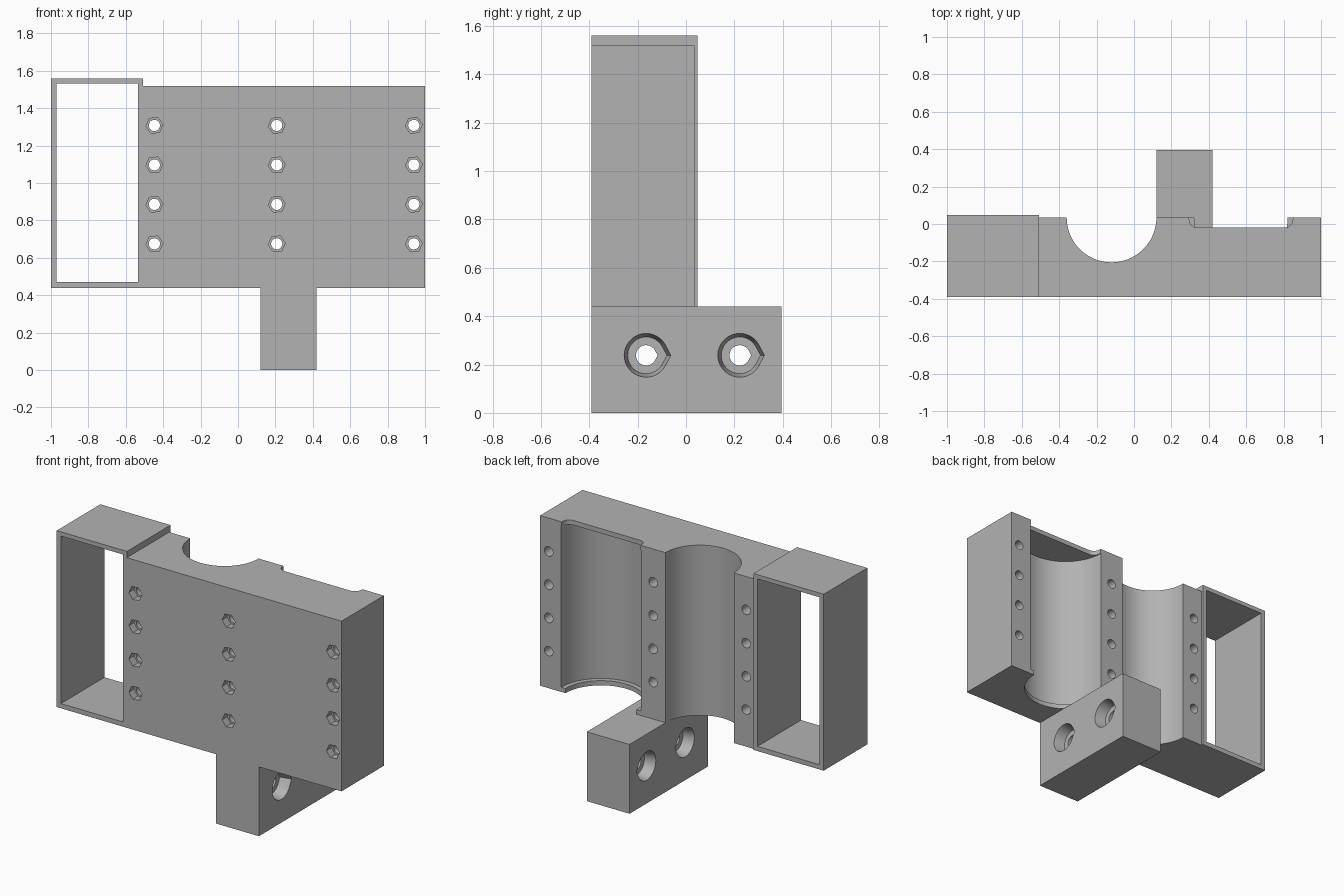
import bpy, bmesh
from math import sin, cos, pi, radians

old = bpy.data.objects.get("Cube")
if old:
    bpy.data.objects.remove(old, do_unlink=True)

grey = bpy.data.materials.new("light_grey")
grey.use_nodes = True
colour = (0.45, 0.45, 0.45, 1)
grey.diffuse_color = colour
grey.node_tree.nodes["Principled BSDF"].inputs["Base Color"].default_value = colour

PLACE = {
    "x": lambda a, b, d: (d, a, b),
    "y": lambda a, b, d: (a, d, b),
    "z": lambda a, b, d: (a, b, d),
}


def prism(name, axis, near, far, lo, hi):
    """Solid between two matching outlines along an axis."""
    bm = bmesh.new()
    ends = [[bm.verts.new(PLACE[axis](a, b, d)) for a, b in pts]
            for pts, d in ((near, lo), (far, hi))]
    n = len(near)
    bm.faces.new(ends[0])
    bm.faces.new(ends[1])
    for i in range(n):
        j = (i + 1) % n
        bm.faces.new((ends[0][i], ends[0][j], ends[1][j], ends[1][i]))
    bmesh.ops.recalc_face_normals(bm, faces=bm.faces)
    mesh = bpy.data.meshes.new(name)
    bm.to_mesh(mesh)
    bm.free()
    mesh.materials.append(grey)
    obj = bpy.data.objects.new(name, mesh)
    bpy.context.collection.objects.link(obj)
    return obj


def box(name, x, y, z):
    pts = [(x[0], y[0]), (x[1], y[0]), (x[1], y[1]), (x[0], y[1])]
    return prism(name, "z", pts, pts, *z)


def ring(a, b, r, n, start=0):
    return [(a + r * cos(start + 2 * pi * i / n), b + r * sin(start + 2 * pi * i / n))
            for i in range(n)]


def teardrop(a, b, r):
    """Circle with a tangent point towards +a."""
    arc = [radians(30 + 300 * i / 30) for i in range(31)]
    return [(a + r / cos(radians(30)) * 0.98, b)] + [(a + r * cos(t), b + r * sin(t)) for t in arc]


def rod(axis, pts, lo, hi):
    return prism("cutter", axis, pts, pts, lo, hi)


def cut(obj, cutters):
    for c in cutters:
        c.hide_render = True
        mod = obj.modifiers.new("cut", "BOOLEAN")
        mod.operation = "DIFFERENCE"
        mod.solver = "EXACT"
        mod.object = c
    bpy.context.view_layer.update()
    graph = bpy.context.evaluated_depsgraph_get()
    mesh = bpy.data.meshes.new_from_object(obj.evaluated_get(graph))
    obj.modifiers.clear()
    obj.data = mesh
    for c in cutters:
        bpy.data.objects.remove(c, do_unlink=True)


FRONT, BACK, BASE, TOP = -0.39, 0.035, 0.44, 1.52

# Main clamp body with an open channel and a capped cavity
body = box("clamp_body", (-0.51, 1), (FRONT, BACK), (BASE, TOP))
cx, half, r = 0.572, 0.277, 0.045
floor = -0.02
slot = [(cx + half, 0.1), (cx - half, 0.1)]
slot += [(cx - half + r - r * cos(t), floor + r - r * sin(t))
         for t in (pi / 2 * i / 6 for i in range(7))]
slot += [(cx + half - r + r * sin(t), floor + r - r * cos(t))
         for t in (pi / 2 * i / 6 for i in range(7))]
cutters = [
    rod("z", ring(-0.12, BACK, 0.24, 64), 0.3, 1.7),
    rod("z", ring(cx, BACK, 0.28, 64), BASE + 0.03, TOP - 0.03),
    rod("z", ring(cx, BACK, 0.25, 64), 0.3, 0.6),
    rod("z", slot, 1.4, 1.7),
]
# Bolt holes with hexagonal nut pockets
for x in (-0.447, 0.207, 0.94):
    for i in range(4):
        z = 0.675 + 0.211 * i
        cutters.append(rod("y", ring(x, z, 0.03, 24), -0.5, 0.2))
        cutters.append(rod("y", ring(x, z, 0.046, 6, 0.1), -0.5, FRONT + 0.05))
cut(body, cutters)

# Open rectangular side frame
frame = box("side_frame", (-1, -0.507), (FRONT, 0.047), (BASE, 1.56))
cut(frame, [box("cutter", (-0.97, -0.535), (-0.6, 0.3), (BASE + 0.03, 1.533))])

# Mounting arm with bolt holes countersunk on both sides
arm = box("mounting_arm", (0.12, 0.42), (FRONT, 0.395), (0, BASE))
cutters = []
for y in (-0.165, 0.222):
    cutters.append(rod("x", teardrop(y, 0.238, 0.042), 0, 0.6))
    for face, inner in ((0.42, 0.35), (0.12, 0.19)):
        lip = face + (face - inner) * 0.1
        cutters.append(prism("cutter", "x", teardrop(y, 0.238, 0.092),
                             teardrop(y, 0.238, 0.076), lip, inner))
cut(arm, cutters)

# Smooth the round walls and keep edges sharp
for obj in (body, frame, arm):
    bpy.ops.object.select_all(action="DESELECT")
    obj.select_set(True)
    bpy.context.view_layer.objects.active = obj
    bpy.ops.object.shade_smooth_by_angle(angle=radians(25))
